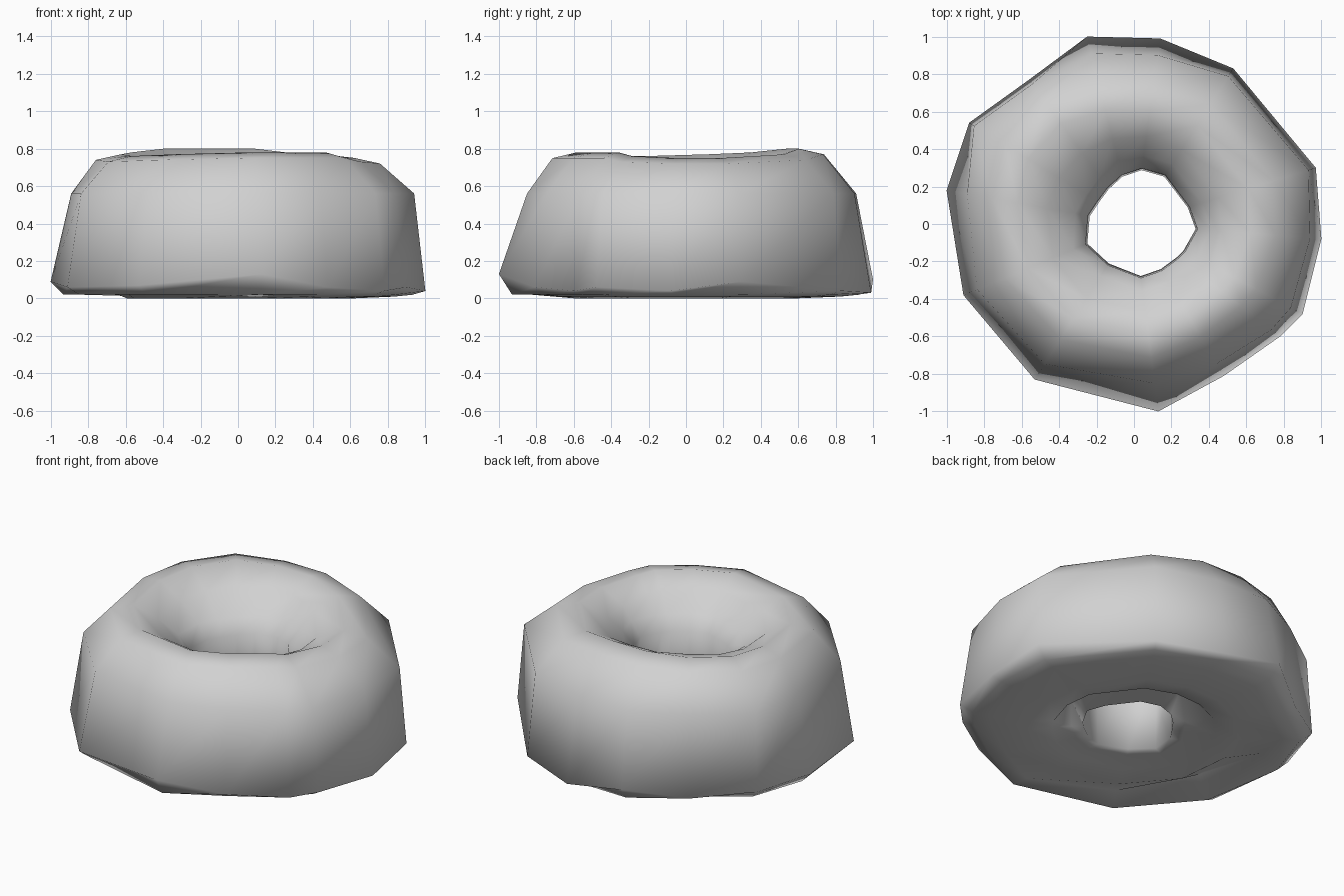
import bpy, bmesh, math

# Spokes round the ring: base x, base y, base z, shoulder scale, top edge radius,
# top height, hole radius, height of the hollow under the outer edge
SPOKES = [
    (1.00, -0.08, 0.04, 0.94, 0.76, 0.75, 0.33, 0.01),
    (0.97, 0.30, 0.09, 0.96, 0.78, 0.75, 0.30, 0.01),
    (0.53, 0.83, 0.04, 0.95, 0.76, 0.77, 0.30, 0.01),
    (0.14, 0.99, 0.03, 0.91, 0.74, 0.80, 0.29, 0.01),
    (-0.25, 1.00, 0.10, 0.91, 0.76, 0.80, 0.26, 0.01),
    (-0.56, 0.77, 0.04, 0.97, 0.81, 0.80, 0.23, 0.01),
    (-0.88, 0.54, 0.08, 0.97, 0.81, 0.78, 0.22, 0.03),
    (-1.00, 0.18, 0.09, 0.89, 0.77, 0.77, 0.24, 0.10),
    (-0.91, -0.38, 0.06, 0.92, 0.75, 0.76, 0.27, 0.14),
    (-0.53, -0.83, 0.07, 0.90, 0.73, 0.77, 0.25, 0.08),
    (0.13, -1.00, 0.13, 0.85, 0.72, 0.78, 0.28, 0.02),
    (0.48, -0.81, 0.06, 0.92, 0.70, 0.78, 0.28, 0.01),
    (0.78, -0.60, 0.04, 0.94, 0.72, 0.78, 0.29, 0.01),
    (0.90, -0.48, 0.06, 0.93, 0.74, 0.76, 0.30, 0.01),
]

dough = bpy.data.materials.new("pale_grey")
dough.diffuse_color = (0.64, 0.64, 0.64, 1)


def section(x, y, z, shoulder, edge, top, hole, hollow):
    """Closed cross-section of the ring along one spoke, as (radius, height)."""
    r = math.hypot(x, y)
    groove = 0.17 if x + y > 0.3 else 0.03
    return [
        (r, z),                            # base rim
        (r * shoulder, 0.56),              # shoulder
        (edge, top - 0.03),
        (edge * 0.82, top),                # crest
        (0.47, top - 0.07),
        (hole + 0.08, 0.60),               # inner lip
        (hole + 0.01, 0.52),
        (hole, 0.03),                      # bottom of the hole wall
        (hole + 0.07, groove),             # groove round the hole
        (0.47, 0.02),
        (0.60, 0.0),                       # underside
        (r * 0.83, hollow),
        (r * 0.93, min(0.02, z)),          # rounded foot
    ]


bm = bmesh.new()
loops = []
for s in SPOKES:
    a = math.atan2(s[1], s[0])
    loops.append([bm.verts.new((r * math.cos(a), r * math.sin(a), h))
                  for r, h in section(*s)])
n, m = len(loops), len(loops[0])
for i in range(n):
    a, b = loops[i], loops[(i + 1) % n]
    for j in range(m):
        k = (j + 1) % m
        bm.faces.new((a[j], b[j], b[k], a[k]))
bmesh.ops.recalc_face_normals(bm, faces=bm.faces[:])
for f in bm.faces:
    f.smooth = True

mesh = bpy.data.meshes.new("lumpy_ring")
bm.to_mesh(mesh)
bm.free()
mesh.materials.append(dough)
ring = bpy.data.objects.new("lumpy_ring", mesh)
bpy.context.collection.objects.link(ring)
